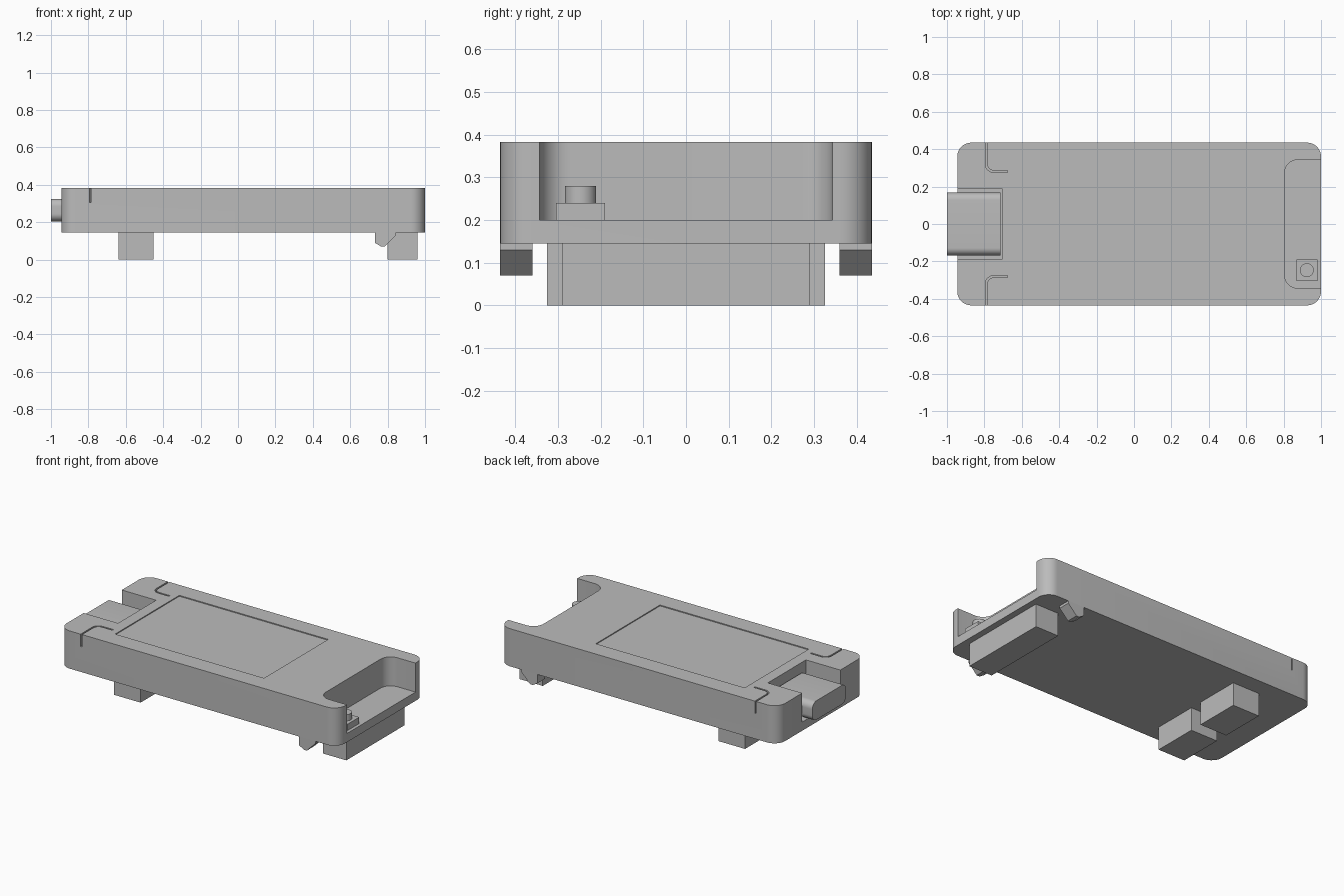
import bpy, bmesh
from math import sin, cos, radians

old = bpy.data.objects.get("Cube")
if old:
    bpy.data.objects.remove(old, do_unlink=True)

grey = bpy.data.materials.new("plain grey")
grey.use_nodes = True
grey.diffuse_color = (0.5, 0.5, 0.5, 1)
grey.node_tree.nodes["Principled BSDF"].inputs["Base Color"].default_value = (0.5, 0.5, 0.5, 1)


def prism(name, outline, low, high, axis="z"):
    """Extrude a 2D outline along an axis."""
    place = {"z": lambda a, b, h: (a, b, h),
             "y": lambda a, b, h: (a, h, b),
             "x": lambda a, b, h: (h, a, b)}[axis]
    bm = bmesh.new()
    face = bm.faces.new([bm.verts.new(place(a, b, low)) for a, b in outline])
    made = bmesh.ops.extrude_face_region(bm, geom=[face])["geom"]
    for v in made:
        if isinstance(v, bmesh.types.BMVert):
            v.co["xyz".index(axis)] = high
    bmesh.ops.recalc_face_normals(bm, faces=bm.faces)
    mesh = bpy.data.meshes.new(name)
    bm.to_mesh(mesh)
    bm.free()
    mesh.materials.append(grey)
    obj = bpy.data.objects.new(name, mesh)
    bpy.context.collection.objects.link(obj)
    return obj


def arc(cx, cy, r, start, end, steps=10):
    angles = [radians(start + (end - start) * i / steps) for i in range(steps + 1)]
    return [(cx + r * cos(t), cy + r * sin(t)) for t in angles]


def rounded(a0, a1, b0, b1, r):
    return (arc(a1 - r, b1 - r, r, 0, 90) + arc(a0 + r, b1 - r, r, 90, 180)
            + arc(a0 + r, b0 + r, r, 180, 270) + arc(a1 - r, b0 + r, r, 270, 360))


def box(name, x0, x1, y0, y1, z0, z1):
    return prism(name, [(x0, y0), (x1, y0), (x1, y1), (x0, y1)], z0, z1)


def cut(target, cutter):
    mod = target.modifiers.new("cut", "BOOLEAN")
    mod.operation = "DIFFERENCE"
    mod.solver = "EXACT"
    mod.object = cutter
    bpy.context.view_layer.objects.active = target
    bpy.ops.object.modifier_apply(modifier=mod.name)
    bpy.data.objects.remove(cutter, do_unlink=True)


def smooth(obj):
    bpy.ops.object.select_all(action="DESELECT")
    obj.select_set(True)
    bpy.context.view_layer.objects.active = obj
    bpy.ops.object.shade_smooth_by_angle(angle=radians(30))


# Case with rounded corners
TOP = 0.383
case = prism("case", rounded(-0.945, 1, -0.435, 0.435, 0.075), 0.145, TOP)

# Button bay, connector bay and shallow screen recess
cut(case, prism("bay_cutter", rounded(0.805, 1.2, -0.343, 0.343, 0.07), 0.2, 0.5))
cut(case, box("port_cutter", -1.1, -0.705, -0.19, 0.19, 0.2, 0.5))
cut(case, box("screen_cutter", -0.634, 0.406, -0.32, 0.32, TOP - 0.006, 0.5))

# Thin hooked slits on both sides
w = 0.005
slit = ([(-0.79 - w, 0.46)] + arc(-0.75, 0.321, 0.04 + w, 180, 270)
        + [(-0.675, 0.281 - w), (-0.675, 0.281 + w)]
        + arc(-0.75, 0.321, 0.04 - w, 270, 180) + [(-0.79 + w, 0.46)])
for side in (1, -1):
    cut(case, prism("slit_cutter", [(x, side * y) for x, y in slit], 0.305, 0.5))
smooth(case)

# Connector shell
smooth(prism("connector", rounded(-0.168, 0.168, 0.205, 0.325, 0.04), -1, -0.715, "x"))

# Push button in its bay
box("button_base", 0.868, 0.98, -0.305, -0.19, 0.2, 0.24)
button = prism("button", arc(0.924, -0.247, 0.037, 0, 348, 29), 0.24, 0.28)
cut(button, prism("dimple_cutter", arc(0.924, -0.247, 0.007, 0, 330, 11), 0.275, 0.3))
smooth(button)

# Pin headers underneath
box("long_header", 0.798, 0.96, -0.29, 0.29, 0, 0.145)
hook = [(0.732, 0.145), (0.732, 0.09), (0.765, 0.07), (0.785, 0.07),
        (0.845, 0.13), (0.845, 0.145)]
for side, label in ((1, "left"), (-1, "right")):
    ys = sorted((side * 0.04, side * 0.325))
    box(label + "_header", -0.64, -0.453, *ys, 0, 0.145)
    # Snap hooks
    prism(label + "_hook", hook, *sorted((side * 0.36, side * 0.435)), "y")
